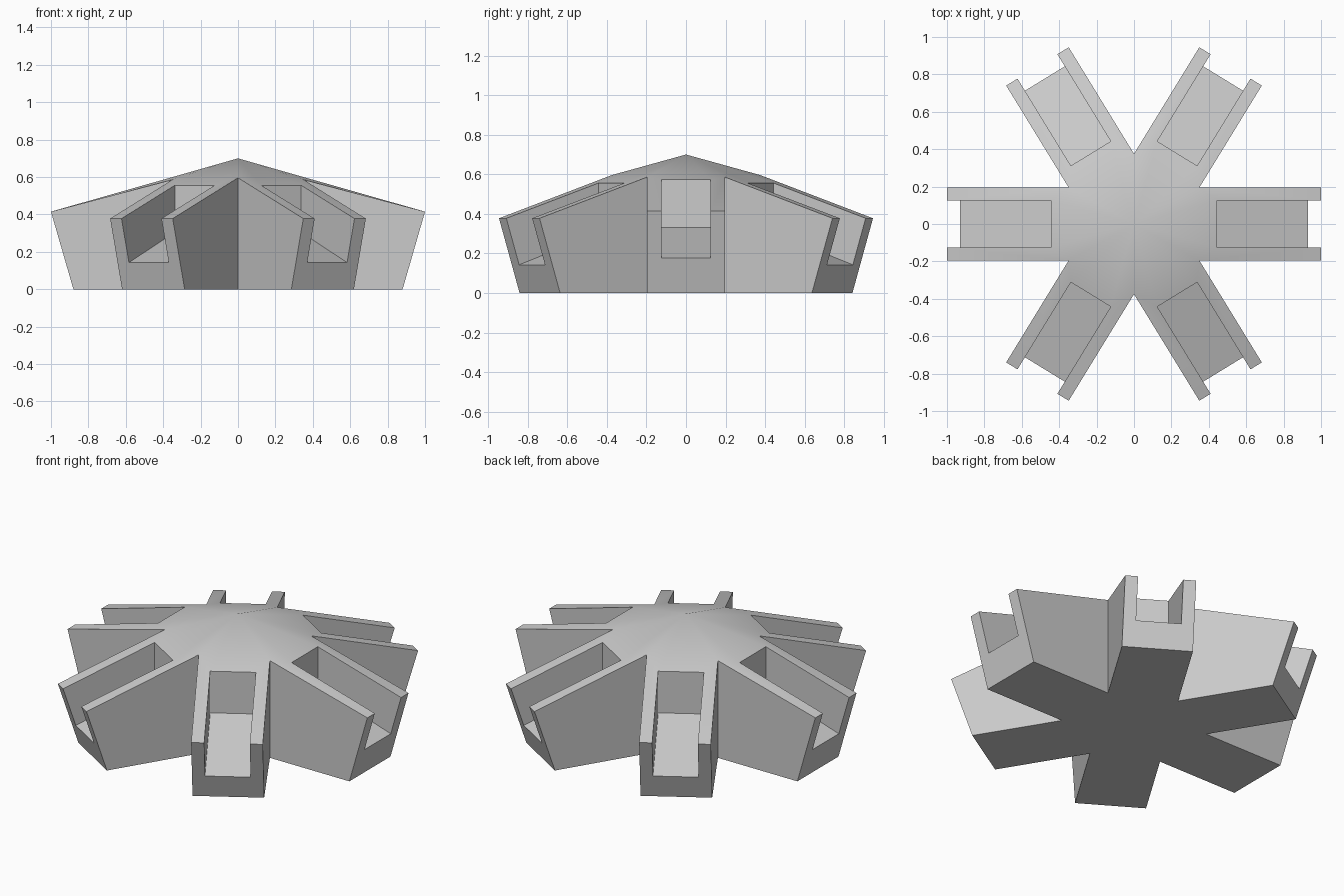
import bpy
import bmesh
from math import radians, sin, cos, tan
from mathutils import Vector

cube = bpy.data.objects.get("Cube")
if cube:
    bpy.data.objects.remove(cube, do_unlink=True)

HALF = 0.196       # half width of an arm
SLOT = 0.125       # half width of the trough in an arm
APEX = 0.70        # height of the roof peak
NOTCH_SLOPE = 0.325

# Reach at base and eave, eave height, trough start with its rim and floor heights, floor end height
SIDE = dict(base=0.88, reach=1.0, eave=0.415, start=0.445, rim=0.573, back=0.332, lip=0.178)
DIAG = dict(base=0.866, reach=0.988, eave=0.378, start=0.442, rim=0.556, back=0.305, lip=0.143)

ANGLES = [0, 58.5, 121.5, 180, 238.5, 301.5]

bm = bmesh.new()


def add_arm(angle, gap_right, gap_left, d):
    """One spoke with a roof, a sloping trough, two walls and a leaning end."""
    a = radians(angle)
    out, side = Vector((cos(a), sin(a), 0)), Vector((-sin(a), cos(a), 0))

    def vert(s, t, z):
        return bm.verts.new(out * s + side * t + Vector((0, 0, z)))

    apex, centre = vert(0, 0, APEX), vert(0, 0, 0)
    lip_s = d["base"] + (d["reach"] - d["base"]) * d["lip"] / d["eave"]
    sides = []
    for sign, gap in ((-1, gap_right), (1, gap_left)):
        notch = HALF / tan(radians(gap) / 2)
        w, p = sign * HALF, sign * SLOT
        sides.append(dict(
            notch_low=vert(notch, w, 0),
            notch_top=vert(notch, w, APEX - NOTCH_SLOPE * notch),
            base=vert(d["base"], w, 0),
            eave=vert(d["reach"], w, d["eave"]),
            rim_out=vert(d["reach"], p, d["eave"]),
            rim_in=vert(d["start"], p, d["rim"]),
            floor_in=vert(d["start"], p, d["back"]),
            floor_out=vert(lip_s, p, d["lip"])))
    r, l = sides

    for v in sides:
        # outer wall, trough wall, rail top and hub roof sliver
        bm.faces.new([v[k] for k in ("notch_low", "base", "eave", "notch_top")])
        bm.faces.new([v[k] for k in ("rim_in", "rim_out", "floor_out", "floor_in")])
        bm.faces.new([v[k] for k in ("notch_top", "eave", "rim_out", "rim_in")])
        bm.faces.new([apex, v["notch_top"], v["rim_in"]])
    # hub roof, trough back and floor
    bm.faces.new([apex, r["rim_in"], l["rim_in"]])
    bm.faces.new([r["rim_in"], r["floor_in"], l["floor_in"], l["rim_in"]])
    bm.faces.new([r["floor_in"], r["floor_out"], l["floor_out"], l["floor_in"]])
    # U-shaped end and underside
    bm.faces.new([r["base"], l["base"], l["eave"], l["rim_out"],
                  l["floor_out"], r["floor_out"], r["rim_out"], r["eave"]])
    bm.faces.new([centre, l["notch_low"], l["base"], r["base"], r["notch_low"]])


for i, angle in enumerate(ANGLES):
    before = (angle - ANGLES[i - 1]) % 360
    after = (ANGLES[(i + 1) % len(ANGLES)] - angle) % 360
    add_arm(angle, before, after, SIDE if angle % 180 == 0 else DIAG)

# Join the arms at the hub
bmesh.ops.remove_doubles(bm, verts=bm.verts[:], dist=0.001)
bmesh.ops.recalc_face_normals(bm, faces=bm.faces[:])

mesh = bpy.data.meshes.new("six_arm_hub")
bm.to_mesh(mesh)
bm.free()
hub = bpy.data.objects.new("six_arm_hub", mesh)
bpy.context.collection.objects.link(hub)

# Plain grey material
grey = bpy.data.materials.new("light_grey")
grey.use_nodes = True
colour = (0.6, 0.6, 0.6, 1)
grey.diffuse_color = colour
grey.node_tree.nodes["Principled BSDF"].inputs["Base Color"].default_value = colour
mesh.materials.append(grey)

# Soft blend on the hub roof, crisp edges elsewhere
bpy.ops.object.select_all(action="DESELECT")
hub.select_set(True)
bpy.context.view_layer.objects.active = hub
bpy.ops.object.shade_smooth_by_angle(angle=radians(30))
